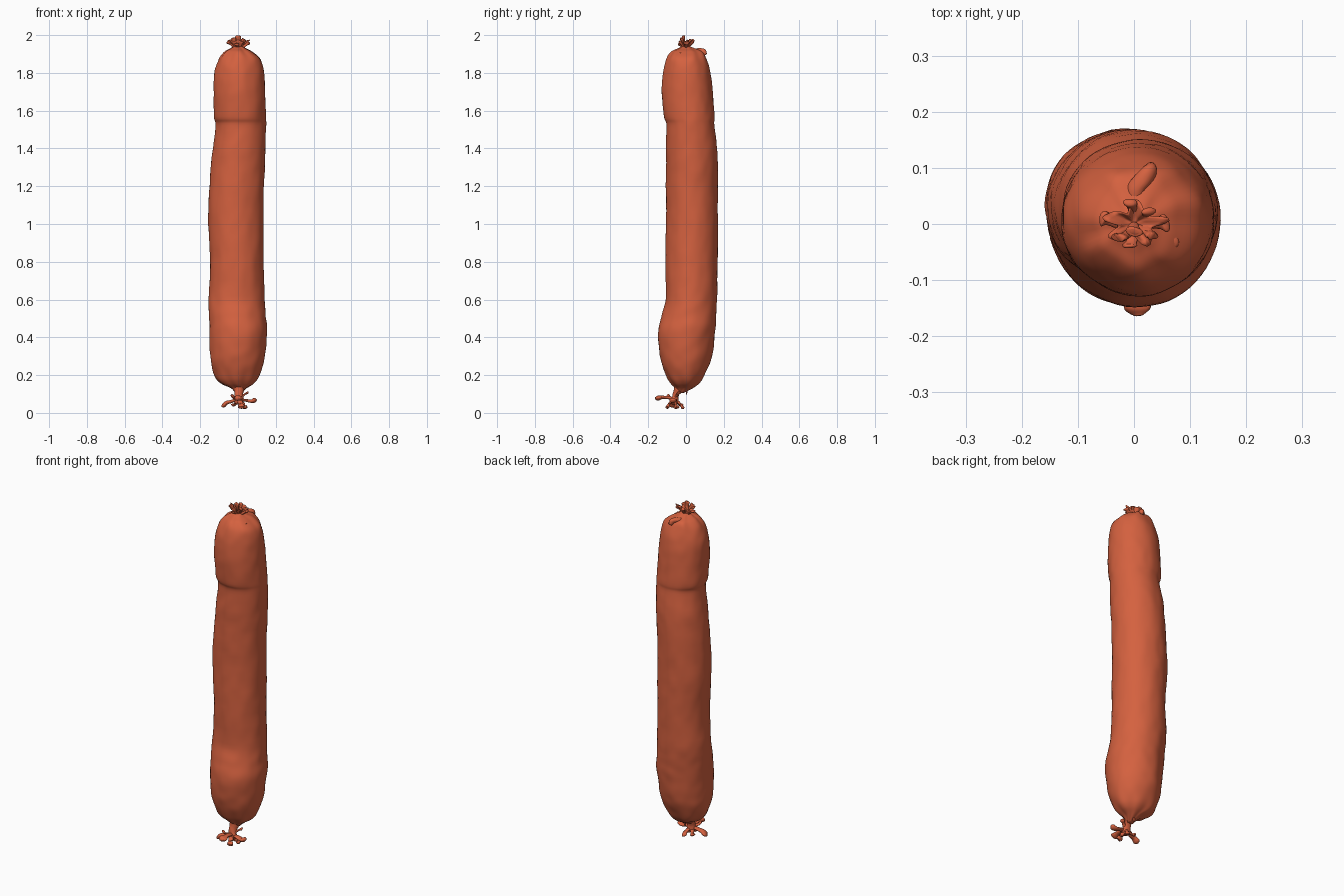
import bpy, bmesh, math
from mathutils import Vector, noise

skin = bpy.data.materials.new("sausage red")
skin.diffuse_color = (0.66, 0.12, 0.05, 1)


def finish(bm, name):
    bmesh.ops.recalc_face_normals(bm, faces=bm.faces)
    me = bpy.data.meshes.new(name)
    bm.to_mesh(me)
    bm.free()
    ob = bpy.data.objects.new(name, me)
    bpy.context.collection.objects.link(ob)
    me.materials.append(skin)
    for p in me.polygons:
        p.use_smooth = True
    return ob


def skin_rings(bm, rings):
    """Bridge rings of points into a closed, capped tube."""
    vs = [[bm.verts.new(p) for p in r] for r in rings]
    n = len(vs[0])
    for a, b in zip(vs, vs[1:]):
        for i in range(n):
            bm.faces.new((a[i], a[(i + 1) % n], b[(i + 1) % n], b[i]))
    bm.faces.new(vs[0])
    bm.faces.new(vs[-1])


def spline(rows, t):
    """Catmull-Rom interpolation through rows of numbers."""
    i = min(int(t), len(rows) - 2)
    f = t - i
    p = [rows[max(0, min(len(rows) - 1, i + k))] for k in (-1, 0, 1, 2)]
    return [b + 0.5 * f * (c - a + f * (2 * a - 5 * b + 4 * c - d + f * (3 * (b - c) + d - a)))
            for a, b, c, d in zip(*p)]


# Casing: z, x left, x right, y front, y back
profile = [
    (0.105, -.014, .018, -.045, -.015), (0.13, -.035, .045, -.055, .035),
    (0.155, -.088, .082, -.078, .070), (0.19, -.120, .108, -.100, .095),
    (0.26, -.142, .134, -.128, .125), (0.33, -.147, .146, -.142, .142),
    (0.44, -.152, .155, -.145, .155), (0.52, -.154, .146, -.128, .160),
    (0.62, -.156, .139, -.108, .165), (0.80, -.147, .137, -.108, .166),
    (1.00, -.158, .135, -.106, .170), (1.20, -.152, .136, -.106, .168),
    (1.38, -.136, .145, -.106, .166), (1.52, -.118, .148, -.104, .150),
    (1.57, -.128, .148, -.117, .152), (1.70, -.129, .143, -.127, .143),
    (1.80, -.124, .138, -.122, .130), (1.87, -.102, .122, -.103, .112),
    (1.91, -.072, .080, -.078, .092), (1.927, -.045, .048, -.048, .055),
    (1.94, -.022, .024, -.022, .020)]
bm = bmesh.new()
rings, n, sub = [], 64, 6
for k in range((len(profile) - 1) * sub + 1):
    z, l, r, f, b = spline(profile, k / sub)
    # Pleats gather towards the tied ends
    pleat = max(0, 1 - (z - 0.1) / 0.14, 1 - (1.95 - z) / 0.12)
    ring = []
    for i in range(n):
        a = 2 * math.pi * i / n
        c, s = math.cos(a), math.sin(a)
        q = Vector((c * 1.3, s * 1.3, z * 7))
        w = 1 + 0.022 * noise.noise(q) + 0.02 * noise.noise(q * 2.3 + Vector((5, 2, 9)))
        w += 0.07 * min(pleat, 1) * math.sin(7 * a + 2 * noise.noise(q))
        ring.append(((l + r) / 2 + (r - l) / 2 * c * w, (f + b) / 2 + (b - f) / 2 * s * w, z))
    rings.append(ring)
skin_rings(bm, rings)
finish(bm, "sausage_casing")


def flap(name, rows, flat=0.55, n=14):
    """Crinkled strip of casing along rows of (x, y, z, half width)."""
    bm = bmesh.new()
    steps = (len(rows) - 1) * 6
    pts = [spline(rows, k / 6) for k in range(steps + 1)]
    rings = []
    for k, p in enumerate(pts):
        o = Vector(p[:3])
        d = (Vector(pts[min(k + 1, steps)][:3]) - Vector(pts[max(k - 1, 0)][:3])).normalized()
        up = Vector((0, 0, 1)) if abs(d.z) < 0.8 else Vector((0, 1, 0))
        u = d.cross(up).normalized()
        v = d.cross(u)
        ring = []
        for i in range(n):
            a = 2 * math.pi * i / n
            q = o + u * p[3] * math.cos(a) + v * p[3] * flat * math.sin(a)
            ring.append(q + 0.006 * noise.noise_vector(q * 28))
        rings.append(ring)
    skin_rings(bm, rings)
    finish(bm, name)


# Bottom tie and its frayed ends
flap("bottom_tie", [(.005, -.02, .15, .045), (.004, -.045, .12, .024), (.003, -.055, .09, .02),
                    (.005, -.06, .06, .024), (.005, -.06, .045, .01)], 0.9)
knot = Vector((.003, -.06, .075))
tips = [(-.088, -.075, .035, .021), (.098, -.07, .067, .02), (.005, -.163, .078, .022),
        (.045, -.05, .024, .018), (.02, -.105, .025, .018), (-.03, -.02, .04, .016),
        (.03, -.015, .022, .014), (-.035, -.10, .095, .013), (.055, -.035, .11, .012)]
for i, (x, y, z, w) in enumerate(tips):
    t = Vector((x, y, z))
    m = knot.lerp(t, 0.6) + Vector((0, 0, -.008 if i % 2 else .006))
    flap(f"bottom_frill_{i + 1}", [(*knot, .013), (*m, w * .75), (*knot.lerp(t, .88), w), (*t, w * .3)])

# Top tie: a ruffled hollow cup with small flaps around it
bm = bmesh.new()
rings = []
for z, r, ruffle in [(1.915, .045, .1), (1.935, .024, .15), (1.948, .03, .2), (1.962, .044, .25),
                     (1.970, .046, .3), (1.966, .034, .3), (1.952, .018, .2), (1.945, .006, 0)]:
    ring = []
    for i in range(48):
        a = 2 * math.pi * i / 48
        w = r * (1 + ruffle * math.sin(5 * a + .6) + ruffle * .4 * math.sin(9 * a))
        ring.append((w * math.cos(a), w * .7 * math.sin(a), z + .02 * ruffle * math.sin(7 * a)))
    rings.append(ring)
skin_rings(bm, rings)
finish(bm, "top_cup")
tips = [(-.06, .01, 1.965, .015), (.06, .003, 1.962, .016), (0, -.012, 1.995, .015),
        (-.028, -.025, 1.985, .014), (.034, -.022, 1.98, .014), (-.005, .04, 1.975, .013),
        (-.008, -.043, 1.955, .012), (.03, .025, 1.975, .012)]
for i, (x, y, z, w) in enumerate(tips):
    flap(f"top_frill_{i + 1}", [(x * .2, y * .2, 1.93, .012), (x * .7, y * .7, 1.93 + (z - 1.93) * .6, w * .7),
                                (x * .93, y * .93, z - .004, w), (x, y, z, w * .4)])

# Folds of casing on the shoulders
flap("top_back_fold", [(.0, .035, 1.915, .012), (.006, .065, 1.918, .016), (.024, .09, 1.915, .016),
                       (.03, .104, 1.895, .01)], 0.9)
flap("top_side_fold", [(.05, -.045, 1.895, .01), (.067, -.03, 1.905, .012), (.07, -.015, 1.905, .006)])
flap("bottom_back_fold", [(0, .01, .14, .016), (.005, .006, .115, .009), (.006, .004, .095, .004)])
